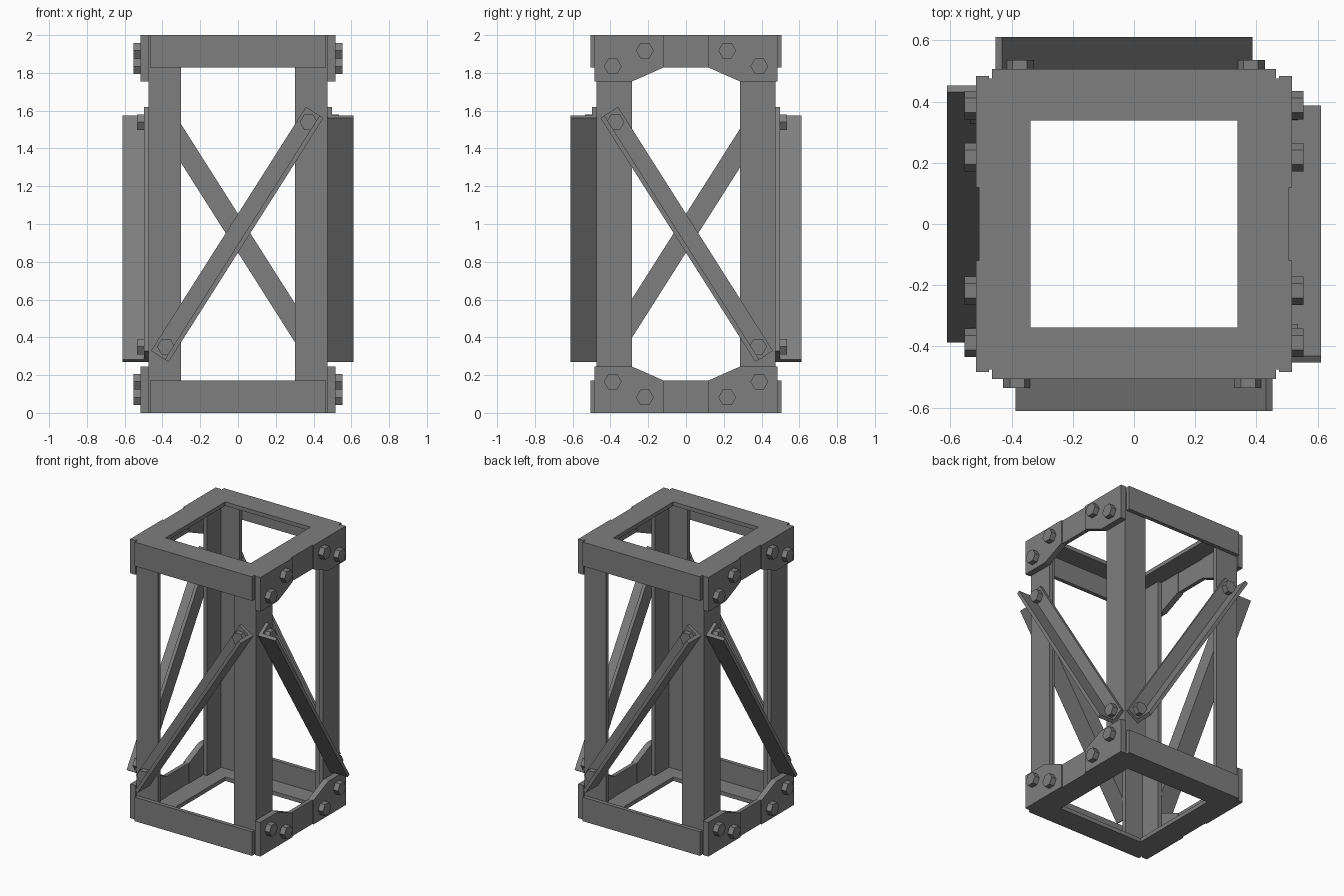
import bpy, bmesh, math
from mathutils import Matrix, Vector

cube = bpy.data.objects.get("Cube")
if cube:
    bpy.data.objects.remove(cube, do_unlink=True)

steel = bpy.data.materials.new("steel_grey")
steel.use_nodes = True
grey = (0.21, 0.21, 0.21, 1)
steel.diffuse_color = grey
steel.node_tree.nodes["Principled BSDF"].inputs["Base Color"].default_value = grey

T = 0.028            # steel thickness
POST = 0.474         # outer face of the posts
RING = 0.506         # outer face of the rings
HEIGHT = 2.0
HALF_TURN = Matrix.Rotation(math.pi, 4, 'Z')
X, Y, Z = Vector((1, 0, 0)), Vector((0, 1, 0)), Vector((0, 0, 1))


def prism(name, outline, depth, origin, u, v, w, turn=Matrix()):
    """Extrude a flat outline, drawn on axes u and v, along w."""
    bm = bmesh.new()
    place = lambda p, d: turn @ (Vector(origin) + u * p[0] + v * p[1] + w * d)
    low = [bm.verts.new(place(p, 0)) for p in outline]
    high = [bm.verts.new(place(p, depth)) for p in outline]
    bm.faces.new(low)
    bm.faces.new(high)
    for i in range(len(low)):
        j = (i + 1) % len(low)
        bm.faces.new((low[i], low[j], high[j], high[i]))
    bmesh.ops.recalc_face_normals(bm, faces=bm.faces)
    mesh = bpy.data.meshes.new(name)
    bm.to_mesh(mesh)
    bm.free()
    mesh.materials.append(steel)
    obj = bpy.data.objects.new(name, mesh)
    bpy.context.scene.collection.objects.link(obj)
    return obj


def angle(a, b, t=T):
    """L-shaped section with legs a and b and its heel at the origin."""
    return [(0, 0), (a, 0), (a, t), (t, t), (t, b), (0, b)]


def bolt(name, origin, u, v, w, depth, turn):
    hexagon = [(0.047 * math.cos(k * math.pi / 3), 0.047 * math.sin(k * math.pi / 3))
               for k in range(6)]
    prism(name, hexagon, depth, origin, u, v, w, turn)


# Corner posts
for sx, xname in ((1, "left"), (-1, "right")):
    for sy, yname in ((-1, "front"), (1, "back")):
        prism(f"{yname}_{xname}_post", angle(0.172, 0.187), HEIGHT - 0.008,
              (sx * POST, sy * POST, 0.004), -sx * X, -sy * Y, Z)

for turn, front, side in ((Matrix(), "front", "left"), (HALF_TURN, "back", "right")):
    for sz, z0, level in ((1, 0, "bottom"), (-1, HEIGHT, "top")):
        # Ring beams
        prism(f"{front}_{level}_beam", angle(0.168, 0.172), 0.93,
              (-0.465, -RING, z0), Y, sz * Z, X, turn)
        prism(f"{side}_{level}_beam", angle(0.168, 0.172), 0.95,
              (RING, -0.475, z0), -X, sz * Z, Y, turn)
        # Chamfered corner gussets with two bolts each
        for sy, end in ((-1, "a"), (1, "b")):
            plate = [(0.484, 0), (0.12, 0), (0.12, 0.172), (0.285, 0.245), (0.484, 0.245)]
            prism(f"{side}_{level}_gusset_{end}", plate, 0.516 - POST,
                  (POST, 0, z0), sy * Y, sz * Z, X, turn)
            for n, (y, z) in enumerate(((0.388, 0.165), (0.218, 0.082))):
                bolt(f"{side}_{level}_bolt_{end}{n}", (0.514, sy * y, z0 + sz * z),
                     Y, Z, X, 0.04, turn)

    # Diagonal braces, both rising to the same corner post
    for name, across, out in ((front, X, -Y), (side, -Y, X)):
        along = (0.536 * across + 0.844 * Z).normalized()
        down = (0.844 * across - 0.536 * Z).normalized()
        middle = out * POST + Z * 0.945 - across * 0.004
        start = middle - along * 0.765 + down * 0.055
        prism(f"{name}_brace", angle(0.11, 0.138, 0.024), 1.53, start, -down, out, along, turn)
        for s, end in ((-1, "lower"), (1, "upper")):
            bolt(f"{name}_brace_{end}_bolt", middle + along * s * 0.704 + out * 0.022,
                 across, Z, out, 0.04, turn)
